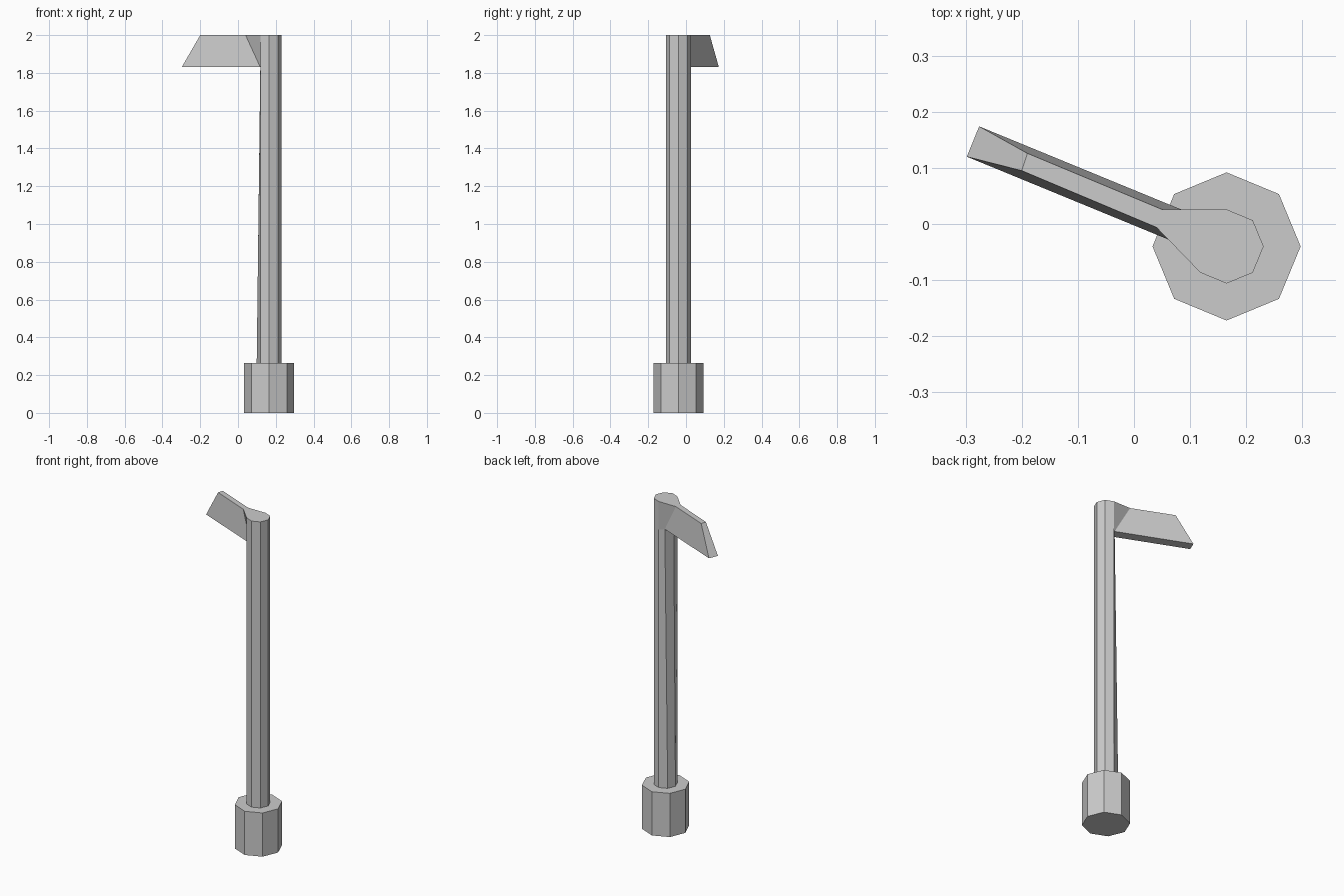
import bpy
import bmesh
from math import cos, sin, pi

cube = bpy.data.objects.get("Cube")
if cube:
    bpy.data.objects.remove(cube, do_unlink=True)

grey = bpy.data.materials.new("plain grey")
grey.use_nodes = True
COLOUR = (0.6, 0.6, 0.6, 1)
grey.diffuse_color = COLOUR
grey.node_tree.nodes["Principled BSDF"].inputs["Base Color"].default_value = COLOUR

CX, CY = 0.165, -0.04      # axis of the post
BASE_TOP, BLADE_LOW, TOP = 0.265, 1.83, 2.0


def octagon(radius):
    return [(CX + radius * cos(i * pi / 4), CY + radius * sin(i * pi / 4)) for i in range(8)]


def loft(name, rings):
    """Join rings of equal point count, given as (points, z), and cap both ends."""
    bm = bmesh.new()
    loops = [[bm.verts.new((*p[:2], p[2] if len(p) > 2 else z)) for p in pts]
             for pts, z in rings]
    n = len(loops[0])
    for low, high in zip(loops, loops[1:]):
        for i in range(n):
            j = (i + 1) % n
            bm.faces.new((low[i], low[j], high[j], high[i]))
    bm.faces.new(loops[0][::-1])
    bm.faces.new(loops[-1])
    bmesh.ops.recalc_face_normals(bm, faces=bm.faces)
    mesh = bpy.data.meshes.new(name)
    bm.to_mesh(mesh)
    bm.free()
    mesh.materials.append(grey)
    obj = bpy.data.objects.new(name, mesh)
    bpy.context.collection.objects.link(obj)
    return obj


# Eight-sided foot
loft("base", [(octagon(0.132), 0), (octagon(0.132), BASE_TOP)])

# Post: its two blade-side corners draw in under the blade and flare out at the top
blade_root_low = [(0.14, 0.003), (0.118, -0.051)]
blade_root_top = [(0.05, 0.026), (0.04, -0.006)]
foot = octagon(0.066)
neck = foot[:3] + blade_root_low + foot[5:]
head = foot[:3] + blade_root_top + foot[5:]
loft("post", [(foot, BASE_TOP), (neck, BLADE_LOW), (head, TOP)])

# Blade: wide lower edge, narrow upper edge, slanted tip
blade_low = blade_root_low + [(-0.298, 0.12), (-0.276, 0.174)]
blade_top = blade_root_top + [(-0.2, 0.095), (-0.19, 0.126)]
loft("blade", [(blade_low, BLADE_LOW), (blade_top, TOP)])
